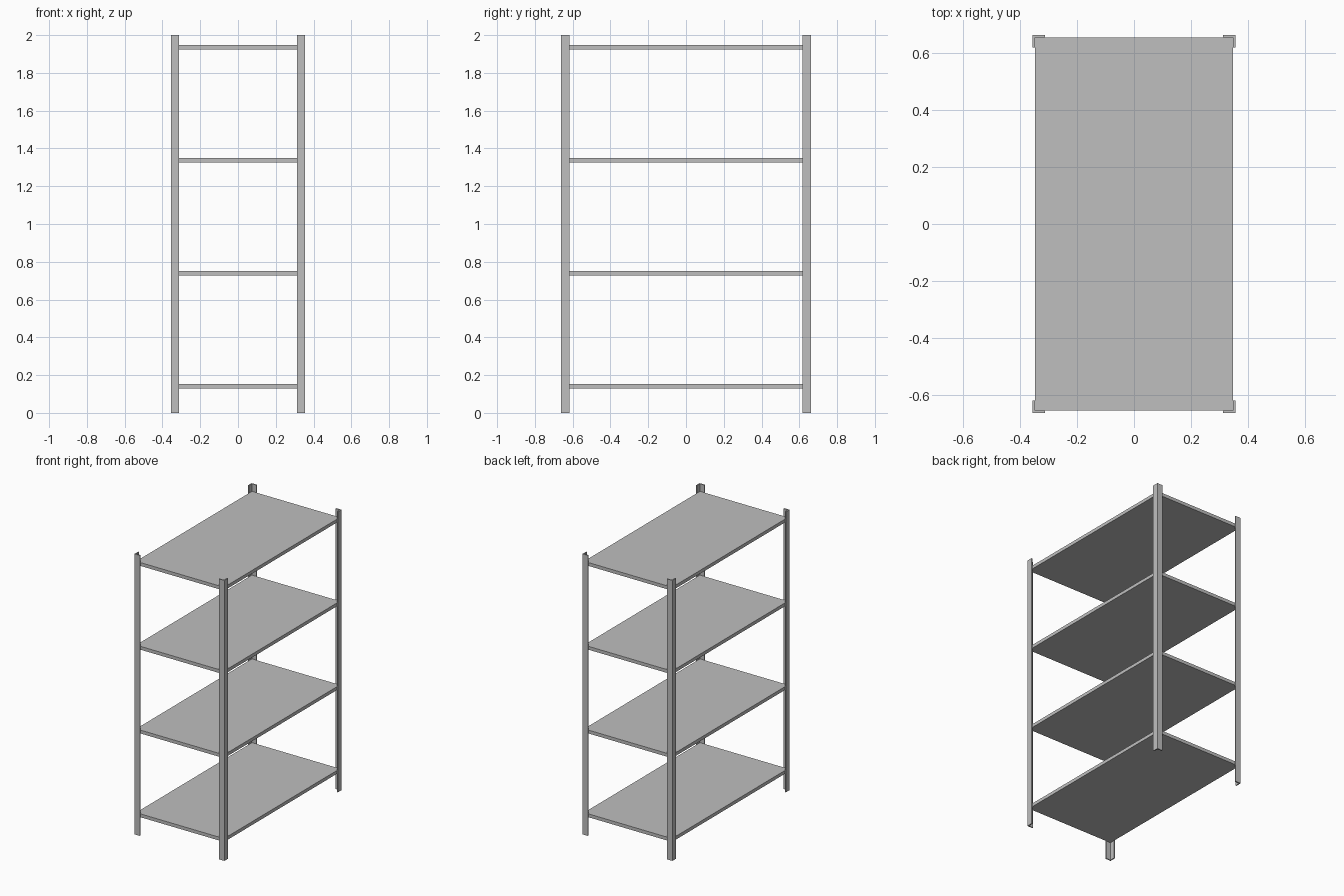
import bpy, bmesh

cube = bpy.data.objects.get("Cube")
if cube:
    bpy.data.objects.remove(cube, do_unlink=True)

# Overall dimensions
HALF_X, HALF_Y, HEIGHT = 0.355, 0.661, 2.0
FLANGE, GAUGE = 0.043, 0.008
SHELF_THICKNESS = 0.024
FIRST_SHELF, SHELF_SPACING = 0.13, 0.5975

steel = bpy.data.materials.new("grey steel")
steel.use_nodes = True
grey = (0.52, 0.52, 0.52, 1)
steel.diffuse_color = grey
steel.node_tree.nodes["Principled BSDF"].inputs["Base Color"].default_value = grey


def extrude_profile(name, outline, bottom, height):
    """Raise a flat outline into a solid."""
    bm = bmesh.new()
    face = bm.faces.new([bm.verts.new((x, y, bottom)) for x, y in outline])
    raised = bmesh.ops.extrude_face_region(bm, geom=[face], use_keep_orig=True)
    verts = [v for v in raised["geom"] if isinstance(v, bmesh.types.BMVert)]
    bmesh.ops.translate(bm, vec=(0, 0, height), verts=verts)
    bmesh.ops.recalc_face_normals(bm, faces=bm.faces[:])
    mesh = bpy.data.meshes.new(name)
    bm.to_mesh(mesh)
    bm.free()
    mesh.materials.append(steel)
    obj = bpy.data.objects.new(name, mesh)
    bpy.context.collection.objects.link(obj)
    return obj


# Corner posts: L-shaped angle sections opening inwards
angle = [(0, 0), (FLANGE, 0), (FLANGE, GAUGE),
         (GAUGE, GAUGE), (GAUGE, FLANGE), (0, FLANGE)]
for end, sy in (("front", -1), ("back", 1)):
    for side, sx in (("right", -1), ("left", 1)):
        outline = [(sx * (HALF_X - x), sy * (HALF_Y - y)) for x, y in angle]
        extrude_profile(f"{end}_{side}_post", outline, 0, HEIGHT)

# Shelves: solid boards seated inside the posts
sx, sy = HALF_X - GAUGE, HALF_Y - GAUGE
board = [(-sx, -sy), (sx, -sy), (sx, sy), (-sx, sy)]
for i, level in enumerate(("bottom", "lower", "upper", "top")):
    extrude_profile(f"{level}_shelf", board,
                    FIRST_SHELF + i * SHELF_SPACING, SHELF_THICKNESS)
